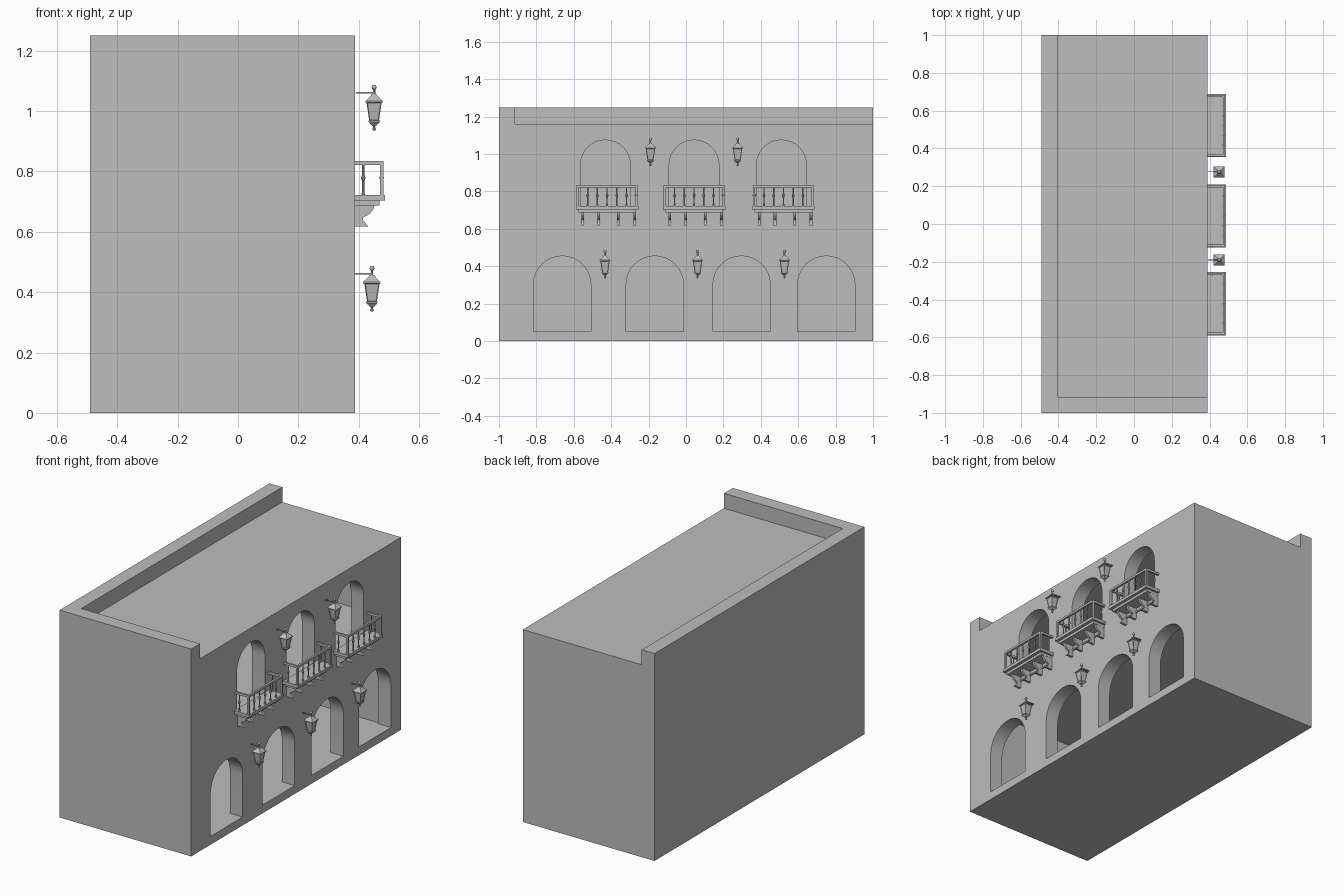
import bpy, bmesh, math
from mathutils import Matrix, Vector

cube = bpy.data.objects.get("Cube")
if cube:
    bpy.data.objects.remove(cube, do_unlink=True)

GREY = (0.51, 0.51, 0.51, 1)
grey = bpy.data.materials.new("plaster_grey")
grey.use_nodes = True
grey.diffuse_color = GREY
grey.node_tree.nodes["Principled BSDF"].inputs["Base Color"].default_value = GREY

# Overall sizes
BACK, FACE = -0.49, 0.388
WALL, SLAB = 0.085, 0.05
ROOF, TOP, FLOOR = 1.16, 1.25, 0.70


def box(bm, x0, x1, y0, y1, z0, z1):
    size = Matrix.Diagonal((x1 - x0, y1 - y0, z1 - z0, 1))
    mid = Matrix.Translation(((x0 + x1) / 2, (y0 + y1) / 2, (z0 + z1) / 2))
    bmesh.ops.create_cube(bm, size=1, matrix=mid @ size)


def frustum(bm, x, y, z0, z1, r0, r1, sides=4):
    """Tapered column; for four sides the radii are half widths."""
    k = math.sqrt(2) if sides == 4 else 1
    place = Matrix.Translation((x, y, (z0 + z1) / 2)) @ Matrix.Rotation(math.pi / 4, 4, 'Z')
    return bmesh.ops.create_cone(bm, cap_ends=True, segments=sides, radius1=r0 * k,
                                 radius2=r1 * k, depth=z1 - z0, matrix=place)["verts"]


def prism_x(bm, outline, x0, x1):
    """Extrude a (y, z) outline along x."""
    face = bm.faces.new([bm.verts.new((x0, y, z)) for y, z in outline])
    out = bmesh.ops.extrude_face_region(bm, geom=[face])["geom"]
    bmesh.ops.translate(bm, vec=(x1 - x0, 0, 0),
                        verts=[v for v in out if isinstance(v, bmesh.types.BMVert)])


def prism_y(bm, outline, y0, y1):
    """Extrude an (x, z) outline along y."""
    face = bm.faces.new([bm.verts.new((x, y0, z)) for x, z in outline])
    out = bmesh.ops.extrude_face_region(bm, geom=[face])["geom"]
    bmesh.ops.translate(bm, vec=(0, y1 - y0, 0),
                        verts=[v for v in out if isinstance(v, bmesh.types.BMVert)])


def mesh_from(bm, name):
    bmesh.ops.recalc_face_normals(bm, faces=bm.faces[:])
    mesh = bpy.data.meshes.new(name)
    bm.to_mesh(mesh)
    bm.free()
    mesh.materials.append(grey)
    return mesh


def place(mesh, name, location=(0, 0, 0)):
    obj = bpy.data.objects.new(name, mesh)
    obj.location = location
    bpy.context.collection.objects.link(obj)
    return obj


def arch_outline(y, half, z0, top, steps=16):
    spring = top - half
    arc = [(y + half * math.cos(a), spring + half * math.sin(a))
           for a in (math.pi * i / steps for i in range(steps + 1))]
    return [(y - half, z0), (y + half, z0)] + arc


# Building shell: a block hollowed into two storeys with an open-sided roof terrace
bm = bmesh.new()
box(bm, BACK, FACE, -1, 1, 0, TOP)
building = place(mesh_from(bm, "building"), "building")

cutters = []
inner = (BACK + WALL, FACE - WALL, -1 + WALL, 1 - WALL)
rooms = [
    inner + (SLAB, FLOOR - SLAB),
    inner + (FLOOR, ROOF - SLAB),
    (BACK + WALL, FACE + 1, -1 + WALL, 2, ROOF, TOP + 1),
]
for room in rooms:
    bm = bmesh.new()
    box(bm, *room)
    cutters.append(place(mesh_from(bm, "room_cutter"), "room_cutter"))

# Arched openings on both storeys
arches = [(y, 0.153, SLAB, 0.455) for y in (-0.662, -0.167, 0.297, 0.75)]
arches += [(y, 0.133, FLOOR, 1.075) for y in (-0.431, 0.043, 0.51)]
for arch in arches:
    bm = bmesh.new()
    prism_x(bm, arch_outline(*arch), FACE - WALL - 0.03, FACE + 0.1)
    cutters.append(place(mesh_from(bm, "arch_cutter"), "arch_cutter"))

for cutter in cutters:
    cutter.hide_render = True
    mod = building.modifiers.new("opening", 'BOOLEAN')
    mod.operation = 'DIFFERENCE'
    mod.solver = 'EXACT'
    mod.object = cutter
bpy.context.view_layer.objects.active = building
building.select_set(True)
for mod in list(building.modifiers):
    bpy.ops.object.modifier_apply(modifier=mod.name)
for cutter in cutters:
    bpy.data.objects.remove(cutter, do_unlink=True)
bpy.ops.object.shade_smooth_by_angle(angle=math.radians(30))


# Balcony, with its origin on the wall at ground level
def baluster(bm, x, y):
    frustum(bm, x, y, 0.72, 0.825, 0.0035, 0.0035, 8)
    frustum(bm, x, y, 0.72, 0.735, 0.006, 0.004, 8)
    frustum(bm, x, y, 0.765, 0.78, 0.0035, 0.0075, 8)
    frustum(bm, x, y, 0.78, 0.79, 0.0075, 0.0035, 8)


bm = bmesh.new()
HALF, REACH, RAIL = 0.167, 0.099, 0.088
box(bm, 0, REACH, -HALF, HALF, 0.704, 0.722)
box(bm, 0, REACH - 0.018, -HALF + 0.012, HALF - 0.012, 0.688, 0.704)
box(bm, RAIL - 0.006, RAIL + 0.006, -HALF + 0.004, HALF - 0.004, 0.822, 0.835)
for side in (-1, 1):
    y = side * (HALF - 0.01)
    box(bm, 0, RAIL, y - 0.006, y + 0.006, 0.822, 0.835)
    box(bm, RAIL - 0.006, RAIL + 0.006, y - 0.006, y + 0.006, 0.72, 0.825)
    baluster(bm, 0.027, y)
for i in range(-2, 3):
    baluster(bm, RAIL, i * 0.052)

# Curved brackets under the balcony and the bar that ties them
bracket = [(0, 0.688), (0.064, 0.688), (0.06, 0.674), (0.05, 0.661), (0.036, 0.652),
           (0.026, 0.647), (0.027, 0.638), (0.044, 0.618), (0, 0.618)]
for y in (-0.13, -0.045, 0.06, 0.147):
    prism_y(bm, bracket, y - 0.007, y + 0.007)
box(bm, 0, 0.008, -0.135, 0.13, 0.658, 0.667)
balcony = mesh_from(bm, "balcony")
for name, y in (("front", -0.422), ("middle", 0.043), ("rear", 0.521)):
    place(balcony, name + "_balcony", (FACE, y, 0))

# Wall lantern, with its origin at the wall end of the arm
bm = bmesh.new()
X = 0.06
box(bm, 0, X, -0.002, 0.002, -0.002, 0.002)
frustum(bm, X, 0, -0.006, 0.018, 0.004, 0.004, 8)
bmesh.ops.create_uvsphere(bm, u_segments=10, v_segments=6, radius=0.0085,
                          matrix=Matrix.Translation((X, 0, 0.018)))
frustum(bm, X, 0, -0.010, -0.004, 0.011, 0.008)
frustum(bm, X, 0, -0.028, -0.010, 0.029, 0.011)
frustum(bm, X, 0, -0.032, -0.028, 0.029, 0.029)
body = frustum(bm, X, 0, -0.094, -0.032, 0.016, 0.025)
panes = [f for f in bm.faces if all(v in body for v in f.verts)
         and abs(f.normal.z) < 0.9]
bmesh.ops.inset_individual(bm, faces=panes, thickness=0.004, depth=-0.003)
frustum(bm, X, 0, -0.097, -0.092, 0.019, 0.019)
frustum(bm, X, 0, -0.108, -0.097, 0.008, 0.018)
frustum(bm, X, 0, -0.116, -0.108, 0.003, 0.005, 8)
bmesh.ops.create_uvsphere(bm, u_segments=8, v_segments=6, radius=0.006,
                          matrix=Matrix.Translation((X, 0, -0.12)))
lantern = mesh_from(bm, "lantern")
for i, y in enumerate((-0.19, 0.276)):
    place(lantern, f"upper_lantern_{i + 1}", (FACE + 0.003, y, 1.061))
for i, y in enumerate((-0.433, 0.062, 0.526)):
    place(lantern, f"lower_lantern_{i + 1}", (FACE - 0.004, y, 0.461))
